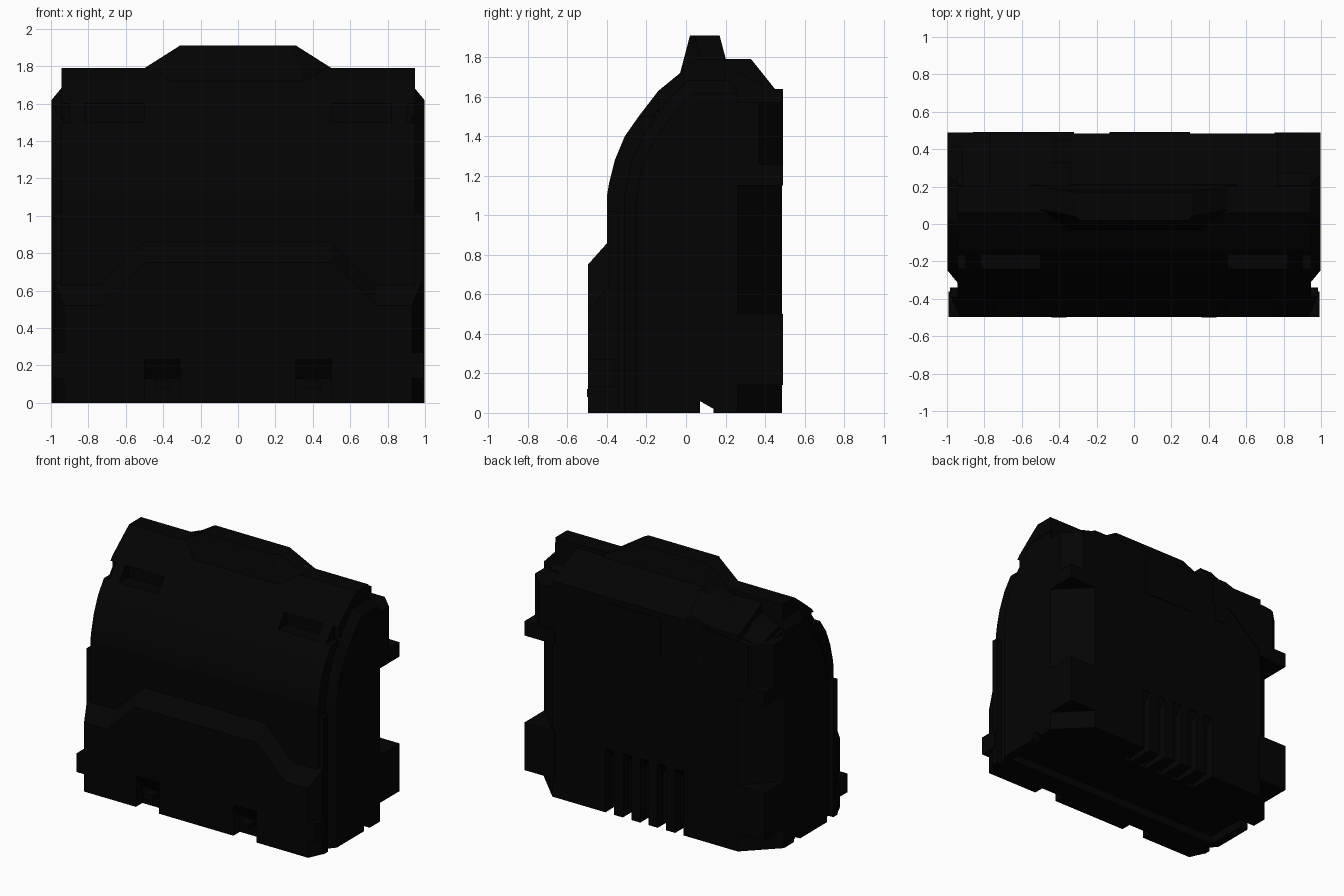
import bpy, bmesh

if "Cube" in bpy.data.objects:
    bpy.data.objects.remove(bpy.data.objects["Cube"])

black = bpy.data.materials.new("soft black")
black.diffuse_color = (0.001, 0.001, 0.001, 1)
black.use_nodes = True
black.node_tree.nodes["Principled BSDF"].inputs["Base Color"].default_value = black.diffuse_color


def loft(name, ring_a, ring_b):
    """Solid between two matching rings of 3D points."""
    bm = bmesh.new()
    a = [bm.verts.new(p) for p in ring_a]
    b = [bm.verts.new(p) for p in ring_b]
    n = len(a)
    bm.faces.new(a)
    bm.faces.new(b[::-1])
    for i in range(n):
        j = (i + 1) % n
        bm.faces.new((a[j], a[i], b[i], b[j]))
    bmesh.ops.recalc_face_normals(bm, faces=bm.faces)
    mesh = bpy.data.meshes.new(name)
    bm.to_mesh(mesh)
    bm.free()
    mesh.materials.append(black)
    ob = bpy.data.objects.new(name, mesh)
    bpy.context.collection.objects.link(ob)
    return ob


def at(pts, axis, v):
    """Place 2D points on the plane where the given axis equals v."""
    return [p[:axis] + (v,) + p[axis:] for p in pts]


def prism(name, pts, axis, lo, hi):
    return loft(name, at(pts, axis, lo), at(pts, axis, hi))


def box(name, x, y, z):
    pts = [(x[0], y[0]), (x[1], y[0]), (x[1], y[1]), (x[0], y[1])]
    return prism(name, pts, 2, *z)


def cut(ob, cutter):
    cutter.hide_render = True
    m = ob.modifiers.new("cut", 'BOOLEAN')
    m.object, m.operation, m.solver = cutter, 'DIFFERENCE', 'EXACT'
    bpy.context.view_layer.objects.active = ob
    bpy.ops.object.modifier_apply(modifier="cut")
    bpy.data.objects.remove(cutter)


def span(s, a, b):
    return tuple(sorted((s * a, s * b)))


def flip(s, pts):
    return [(s * x, y) for x, y in pts]


# Curved main shell with a shallow recess underneath
shell = prism("main_shell", [
    (-.40, 0), (-.40, 1.10), (-.39, 1.16), (-.36, 1.28), (-.31, 1.40),
    (-.24, 1.50), (-.14, 1.63), (-.03, 1.72), (.06, 1.79), (.20, 1.79),
    (.205, 1.60), (.27, 1.58), (.27, 0)], 0, -.945, .945)
cut(shell, prism("recess_cutter", [(-.25, -.1), (-.25, .06), (.07, .06), (.14, .02), (.14, -.1)],
                 0, -1.1, 1.1))

# Lower front plate, stepped along its top edge and bevelled all round
def plate_ring(w, y, drop):
    top = [(w, .64), (.74, .64), (.50, .87), (-.50, .87), (-.74, .64), (-w, .64)]
    return at([(-w, 0), (w, 0)] + [(x, z - drop) for x, z in top], 1, y)

front_plate = loft("lower_front_plate", plate_ring(.98, -.39, 0), plate_ring(.93, -.497, .12))

# Faceted top crest
loft("top_crest",
     at([(-.35, -.03), (.35, -.03), (.61, .10), (.61, .22), (-.61, .22), (-.61, .10)], 2, 1.72),
     at([(-.29, .02), (.29, .02), (.31, .04), (.31, .17), (-.31, .17), (-.31, .04)], 2, 1.91))

# Central rear block with sloped top and vent slots
rear = prism("rear_block", [(.2, 0), (.2, 1.76), (.45, 1.63), (.485, 1.62), (.485, 0)],
             0, -.77, .77)
for i in range(5):
    x = -.32 + .145 * i
    cut(rear, prism("vent_cutter", [(.6, -.1), (.6, .48), (.48, .48), (.42, .41), (.42, .05),
                                    (.22, .03), (.22, -.1)], 0, x, x + .07))

# Raised panels on the back
box("rear_centre_plate", (-.13, .30), (.46, .491), (1.28, 1.58))
prism("rear_stepped_panel", [(-.32, 1.62), (-.32, 1.42), (-.48, 1.43), (-.74, 1.21),
                             (-.86, 1.20), (-.86, 1.57)], 1, .44, .491)

# Shoulder cover on one side, falling away towards the end
high = [(.15, 1.3), (.15, 1.79), (.33, 1.79), (.45, 1.64), (.49, 1.64), (.49, 1.3)]
low = [(.15, 1.3), (.15, 1.64), (.31, 1.60), (.40, 1.57), (.42, 1.56), (.42, 1.3)]
prism("rear_shoulder", high, 0, -.44, -.34)
loft("rear_shoulder_slope", at(high, 0, -.44), at(low, 0, -.92))

# Mirrored parts
inner = [(-.33, 0), (-.33, 1.10), (-.29, 1.28), (-.24, 1.40), (-.17, 1.50),
         (-.08, 1.62), (0, 1.70), (.20, 1.70), (.26, 0)]
outer = [(-.25, 0), (-.25, 1.09), (-.22, 1.25), (-.17, 1.36), (-.11, 1.45),
         (-.03, 1.55), (.04, 1.62), (.26, 1.62), (.26, 0)]
for s, side in ((1, "right"), (-1, "left")):
    # Side panel with bevelled front rim and foot notch
    panel = loft(side + "_side_panel", at(inner, 0, s * .93), at(outer, 0, s * .996))
    cut(panel, prism("notch_cutter", [(.07, -.1), (.07, .06), (.14, .02), (.14, -.1)],
                     0, *span(s, .85, 1.1)))
    # Vertical front strip beside the groove
    box(side + "_front_strip", span(s, .9, .985), (-.39, -.34), (0, 1.02))
    # Front corner bumper
    box(side + "_corner_bumper", span(s, .90, .993), (-.497, -.36), (.13, .27))
    # Rear corner, cut diagonally
    prism(side + "_rear_corner", flip(s, [(.70, .2), (.996, .2), (.996, .26), (.77, .485),
                                          (.70, .485)]), 2, 0, 1.4)
    # Square corner blocks below and above the diagonal
    full = flip(s, [(.75, .25), (.996, .25), (.996, .49), (.75, .49)])
    prism(side + "_lower_rear_block", full, 2, .14, .50)
    prism(side + "_upper_rear_ledge", full, 2, 1.15, 1.26)
    prism(side + "_upper_rear_outer", flip(s, [(.70, .2), (.996, .2), (.996, .37), (.88, .485),
                                               (.70, .485)]), 2, 1.26, 1.57)
    # Slots in the upper shell, notches in its ends, pockets in the lower plate
    cut(shell, box("slot_cutter", span(s, .50, .82), (-.5, -.13), (1.50, 1.60)))
    cut(shell, box("end_cutter", span(s, .90, 1.1), (-.5, -.14), (1.50, 1.60)))
    cut(front_plate, prism("pocket_cutter", [(-.6, -.1), (-.42, -.1), (-.42, .13), (-.51, .25),
                                             (-.6, .25)], 0, *span(s, .31, .50)))
    # Small tab inside each lower pocket
    box(side + "_pocket_tab", span(s, .36, .44), (-.5, -.40), (.08, .12))
